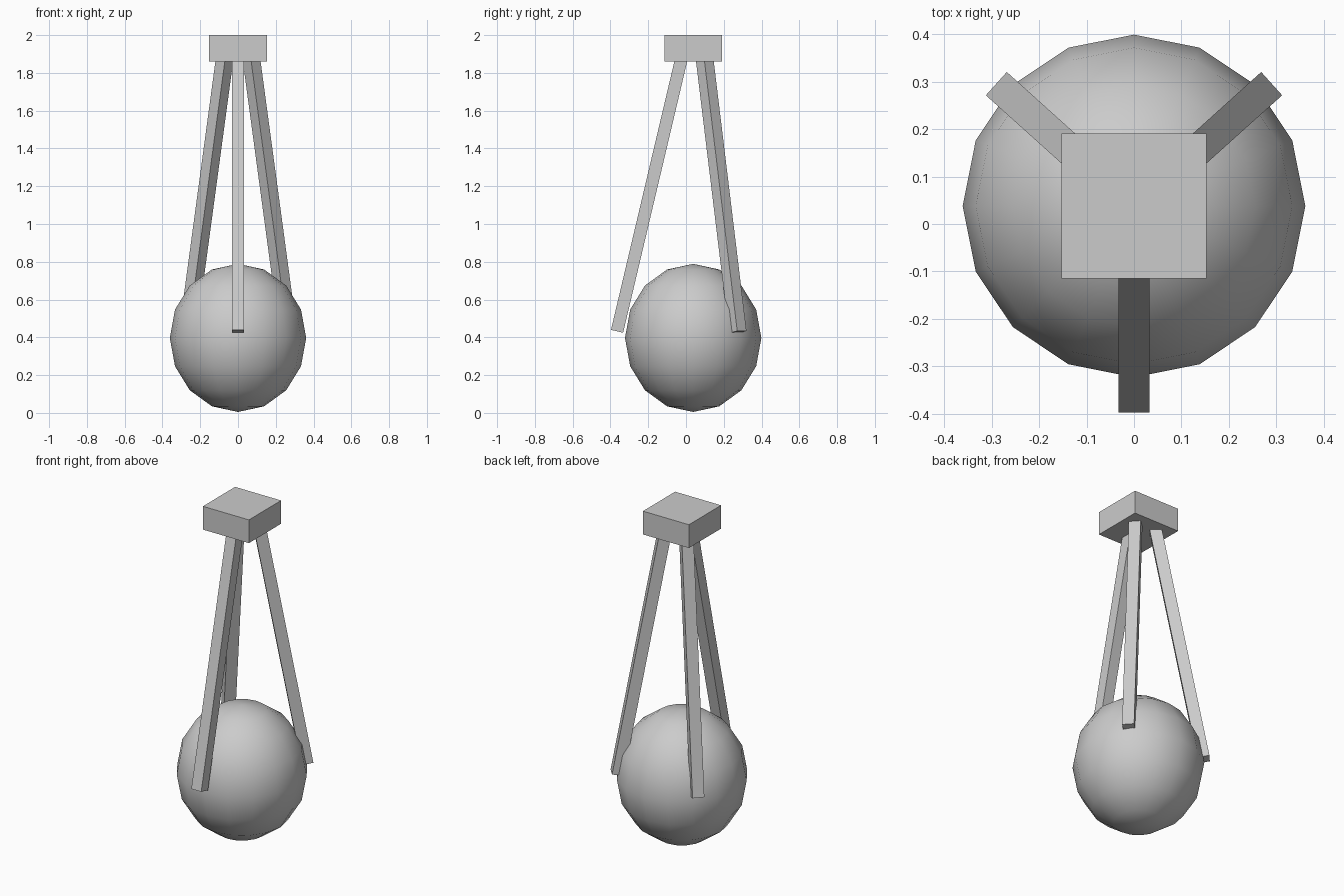
import bpy, bmesh
from mathutils import Vector, Matrix

if "Cube" in bpy.data.objects:
    bpy.data.objects.remove(bpy.data.objects["Cube"])

grey = bpy.data.materials.new("light grey")
grey.diffuse_color = (0.6, 0.6, 0.6, 1)
grey.use_nodes = True
grey.node_tree.nodes["Principled BSDF"].inputs["Base Color"].default_value = grey.diffuse_color


def finish(bm, name):
    mesh = bpy.data.meshes.new(name)
    bm.to_mesh(mesh)
    bm.free()
    mesh.materials.append(grey)
    obj = bpy.data.objects.new(name, mesh)
    bpy.context.collection.objects.link(obj)
    return obj


def leg(name, bottom, top, width=0.066):
    """Square bar between two points, its sides squared to the lean direction."""
    a, b = Vector(bottom), Vector(top)
    axis = (b - a).normalized()
    side = axis.cross(Vector((0, 0, 1))).normalized()
    radial = side.cross(axis)
    rot = Matrix((side, radial, axis)).transposed().to_4x4()
    bm = bmesh.new()
    bmesh.ops.create_cube(bm, size=1, matrix=Matrix.Translation((a + b) / 2) @ rot
                          @ Matrix.Diagonal((width, width, (b - a).length, 1)))
    finish(bm, name)


# Top block
bm = bmesh.new()
bmesh.ops.create_cube(bm, size=1, matrix=Matrix.Translation((0, 0.038, 1.93))
                      @ Matrix.Diagonal((0.306, 0.306, 0.14, 1)))
finish(bm, "top_block")

# Ball, slightly taller than wide
bm = bmesh.new()
bmesh.ops.create_uvsphere(bm, u_segments=16, v_segments=8, radius=1,
                          matrix=Matrix.Translation((0, 0.038, 0.397))
                          @ Matrix.Diagonal((0.361, 0.361, 0.392, 1)))
for f in bm.faces:
    f.smooth = True
finish(bm, "ball")

# Three splayed legs
leg("front_leg", (0, -0.365, 0.432), (0, -0.016, 1.91))
for name, s in (("back_right_leg", 1), ("back_left_leg", -1)):
    leg(name, (s * 0.266, 0.274, 0.428), (s * 0.066, 0.094, 1.91))
